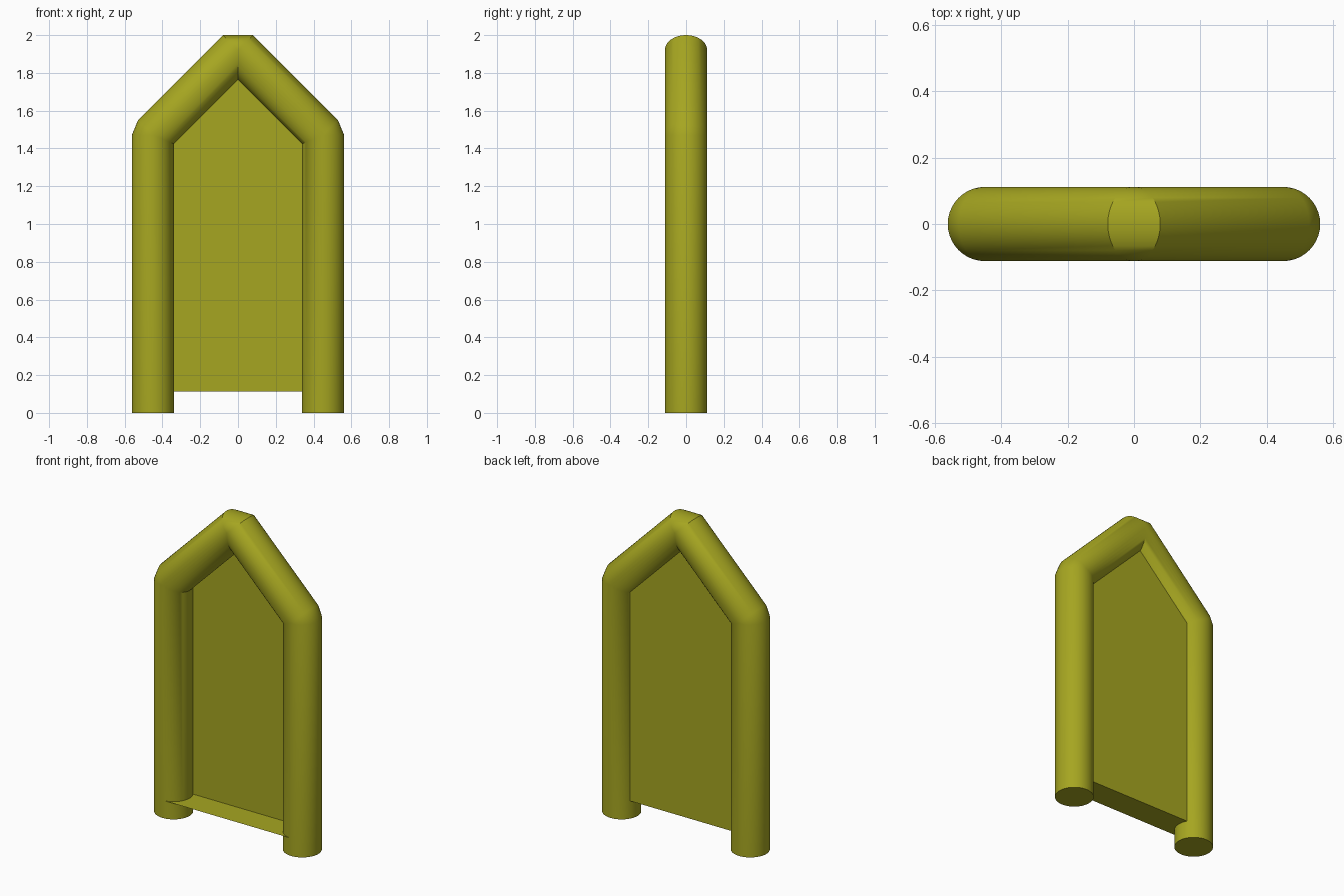
import bpy, bmesh, math
from mathutils import Vector

if "Cube" in bpy.data.objects:
    bpy.data.objects.remove(bpy.data.objects["Cube"])

R = 0.112          # tube radius
HALF = 0.45        # half spacing of the posts
PEAK = 2 - R * math.sqrt(0.5)
SHOULDER = PEAK - HALF
SIDES = 40

mat = bpy.data.materials.new("olive")
mat.diffuse_color = (0.38, 0.38, 0.015, 1)
mat.use_nodes = True
mat.node_tree.nodes["Principled BSDF"].inputs["Base Color"].default_value = mat.diffuse_color


def finish(bm, name):
    bmesh.ops.recalc_face_normals(bm, faces=bm.faces)
    mesh = bpy.data.meshes.new(name)
    bm.to_mesh(mesh)
    bm.free()
    obj = bpy.data.objects.new(name, mesh)
    bpy.context.collection.objects.link(obj)
    mesh.materials.append(mat)
    return obj


# Tube frame: mitred on the inside of each bend, bevelled on the outside
path = [Vector(p) for p in ((-HALF, 0, 0), (-HALF, 0, SHOULDER), (0, 0, PEAK),
                            (HALF, 0, SHOULDER), (HALF, 0, 0))]
turns = [0, math.pi / 4, math.pi / 2, math.pi / 4, 0]
bm = bmesh.new()
rings = []
for i in range(len(path) - 1):
    d = (path[i + 1] - path[i]).normalized()
    n = Vector((-d.z, 0, d.x))
    for j, sign in ((i, -1), (i + 1, 1)):
        ring = []
        for k in range(SIDES):
            a = 2 * math.pi * k / SIDES
            u, v = R * math.cos(a), R * math.sin(a)
            slide = sign * min(u, 0) * math.tan(turns[j] / 2)
            ring.append(bm.verts.new(path[j] + n * u + d * slide + Vector((0, v, 0))))
        rings.append(ring)
for a, b in zip(rings, rings[1:]):
    for k in range(SIDES):
        m = (k + 1) % SIDES
        bm.faces.new((a[k], a[m], b[m], b[k]))
bm.faces.new(rings[0])
bm.faces.new(rings[-1])
bmesh.ops.remove_doubles(bm, verts=bm.verts, dist=1e-5)
frame = finish(bm, "tube_frame")
bpy.context.view_layer.objects.active = frame
frame.select_set(True)
bpy.ops.object.shade_smooth_by_angle(angle=math.radians(35))

# Thin back panel filling the arch
BACK = R / 2
bm = bmesh.new()
bm.faces.new([bm.verts.new((x, BACK, z)) for x, z in (
    (-HALF, R), (HALF, R), (HALF, SHOULDER), (0, PEAK), (-HALF, SHOULDER))])
finish(bm, "back_panel")

# Thin floor ledge running forward from the panel
bm = bmesh.new()
bm.faces.new([bm.verts.new((x, y, R)) for x, y in (
    (-HALF, -R), (HALF, -R), (HALF, BACK), (-HALF, BACK))])
finish(bm, "floor_ledge")
